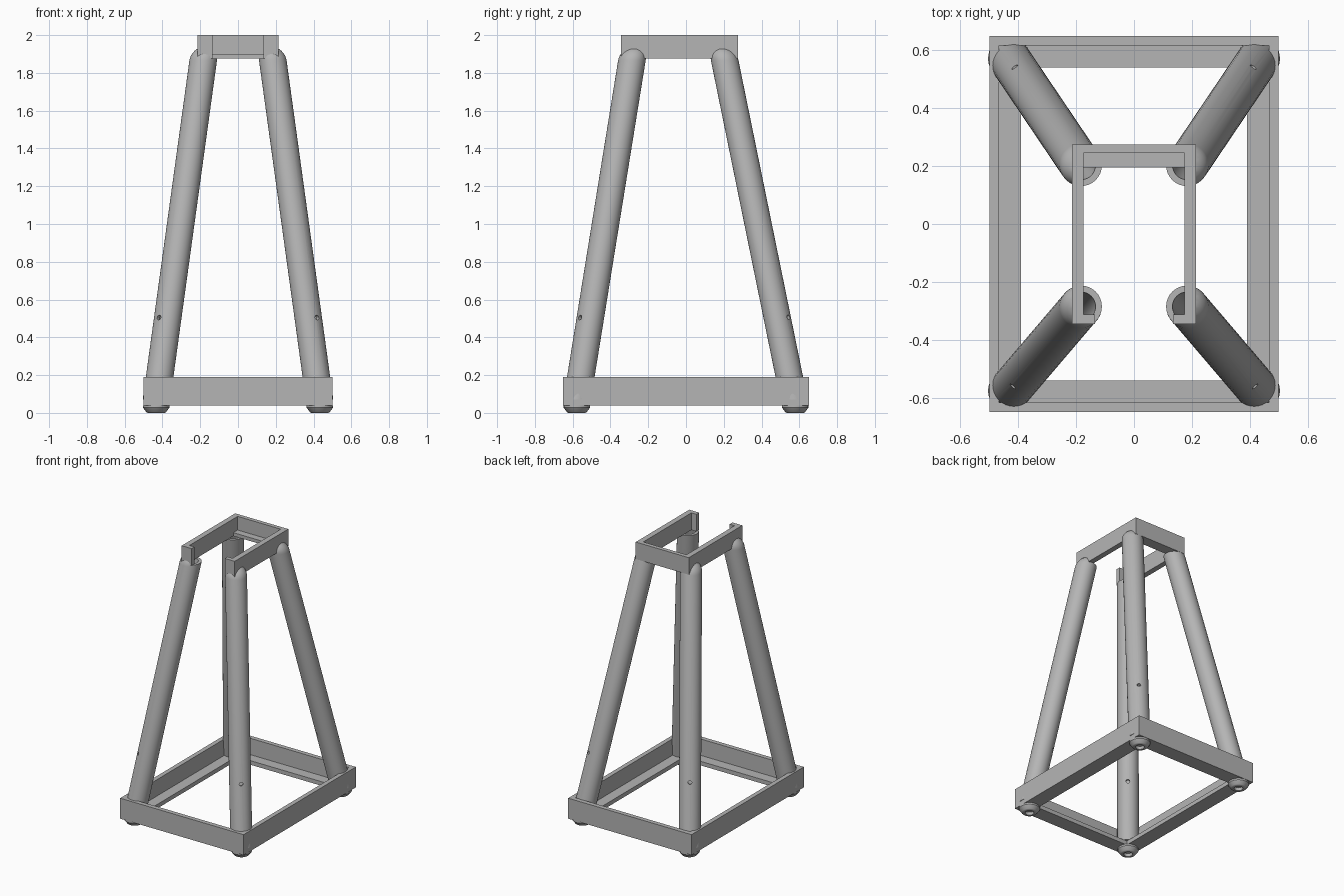
import bpy, bmesh
from math import cos, sin, pi
from mathutils import Vector

if "Cube" in bpy.data.objects:
    bpy.data.objects.remove(bpy.data.objects["Cube"], do_unlink=True)

# One plain metal colour
metal = bpy.data.materials.new("grey_metal")
metal.use_nodes = True
GREY = (0.46, 0.46, 0.46, 1)
metal.diffuse_color = GREY
metal.node_tree.nodes["Principled BSDF"].inputs["Base Color"].default_value = GREY


def finish(name, bm, smooth=False):
    bmesh.ops.recalc_face_normals(bm, faces=bm.faces)
    mesh = bpy.data.meshes.new(name)
    bm.to_mesh(mesh)
    bm.free()
    mesh.materials.append(metal)
    obj = bpy.data.objects.new(name, mesh)
    bpy.context.collection.objects.link(obj)
    if smooth:
        shade(obj)
    return obj


def shade(obj):
    bpy.ops.object.select_all(action='DESELECT')
    obj.select_set(True)
    bpy.context.view_layer.objects.active = obj
    bpy.ops.object.shade_smooth_by_angle(angle=0.6)


def box(name, lo, hi):
    bm = bmesh.new()
    bmesh.ops.create_cube(bm, size=1)
    lo, hi = Vector(lo), Vector(hi)
    for v in bm.verts:
        v.co = (lo + hi) / 2 + v.co * (hi - lo)
    return finish(name, bm)


def bridge(bm, a, b):
    n = len(a)
    for i in range(n):
        bm.faces.new((a[i], a[(i + 1) % n], b[(i + 1) % n], b[i]))


def revolve(name, profile, axis, n=32):
    """Stack circles of (radius, height) along a leaning axis; cap the ends."""
    bm = bmesh.new()
    rings = []
    for r, z in profile:
        c = axis(z)
        rings.append([bm.verts.new((c.x + r * cos(2 * pi * i / n),
                                    c.y + r * sin(2 * pi * i / n), z)) for i in range(n)])
    for a, b in zip(rings, rings[1:]):
        bridge(bm, a, b)
    return bm, rings


def cut(obj, cutter):
    cutter.hide_render = True
    cutter.hide_set(True)
    mod = obj.modifiers.new("cut", 'BOOLEAN')
    mod.operation = 'DIFFERENCE'
    mod.solver = 'EXACT'
    mod.object = cutter


# Base frame: angle section with its flange at the bottom, mitred at the corners
bm = bmesh.new()
section = [(0, .04), (0, .19), (.033, .19), (.033, .07), (.11, .07), (.11, .04)]
loops = [[bm.verts.new((sx * (.5 - d), sy * (.65 - d), z))
          for sx, sy in ((1, 1), (-1, 1), (-1, -1), (1, -1))] for d, z in section]
for k in range(len(loops)):
    bridge(bm, loops[k], loops[(k + 1) % len(loops)])
finish("base_frame", bm)

# Top frame: two side bars, an angle across the back, short returns at the open front
LOW, TOP = 1.875, 2.0
box("top_back_wall", (-.215, .245, LOW), (.215, .275, TOP))
box("top_back_flange", (-.175, .195, LOW), (.175, .245, LOW + .025))
for s, side in ((1, "left"), (-1, "right")):
    x0, x1 = sorted((s * .175, s * .215))
    box("top_bar_" + side, (x0, -.345, LOW), (x1, .245, TOP))
    x0, x1 = sorted((s * .135, s * .175))
    box("top_front_return_" + side, (x0, -.345, LOW), (x1, -.312, TOP))

# Space taken out of the leg ends so they fit round the top frame
notch = box("leg_notch_cutter", (-.214, -.344, LOW), (.214, .274, 2.1))

# Legs: leaning tubes with domed upper ends and a small cross-drilled hole
R, WALL, DOME = .073, .022, 1.866
arc = [i * pi / 16 for i in range(8)] + [pi / 2 - .03]


def tube_side(r):
    return [(r, .072)] + [(r * cos(a), DOME + r * sin(a)) for a in arc]


for sx, side in ((1, "left"), (-1, "right")):
    for end, y_low, y_top in (("front", -.557, -.285), ("back", .547, .203)):
        low = Vector((sx * .415, y_low, .19))
        high = Vector((sx * .183, y_top, LOW))

        def axis(z, low=low, high=high):
            return low.lerp(high, (z - low.z) / (high.z - low.z))

        profile = tube_side(R)
        inner = tube_side(R - WALL)
        bm, outer_rings = revolve("leg", profile, axis)
        bm2_rings = []
        for r, z in inner:
            c = axis(z)
            bm2_rings.append([bm.verts.new((c.x + r * cos(2 * pi * i / 32),
                                            c.y + r * sin(2 * pi * i / 32), z))
                              for i in range(32)])
        for a, b in zip(bm2_rings, bm2_rings[1:]):
            bridge(bm, b, a)
        bridge(bm, outer_rings[0], bm2_rings[0])
        bm.faces.new(outer_rings[-1])
        bm.faces.new(bm2_rings[-1])
        leg = finish(end + "_leg_" + side, bm)

        # Hole square to the leg, facing outwards
        lean = (high - low).normalized()
        out = Vector((low.x - high.x, low.y - high.y, 0))
        out = (out - lean * out.dot(lean)).normalized()
        bm = bmesh.new()
        bmesh.ops.create_cone(bm, cap_ends=True, segments=12, radius1=.013,
                              radius2=.013, depth=.3)
        turn = out.to_track_quat('Z', 'Y')
        for v in bm.verts:
            v.co = axis(.49) + turn @ v.co
        drill = finish("drill_cutter_" + end + "_" + side, bm)
        cut(leg, drill)
        cut(leg, notch)
        shade(leg)

        # Round foot with a recessed centre
        spot = Vector((sx * .433, .578 if end == "back" else -.578, 0))
        foot = [(.07, .04), (.07, .028), (.052, .004), (.046, 0), (.03, 0), (.025, .02)]
        bm, rings = revolve("foot", foot, lambda z, p=spot: p, 24)
        bm.faces.new(rings[0])
        bm.faces.new(rings[-1])
        finish(end + "_foot_" + side, bm, smooth=True)
